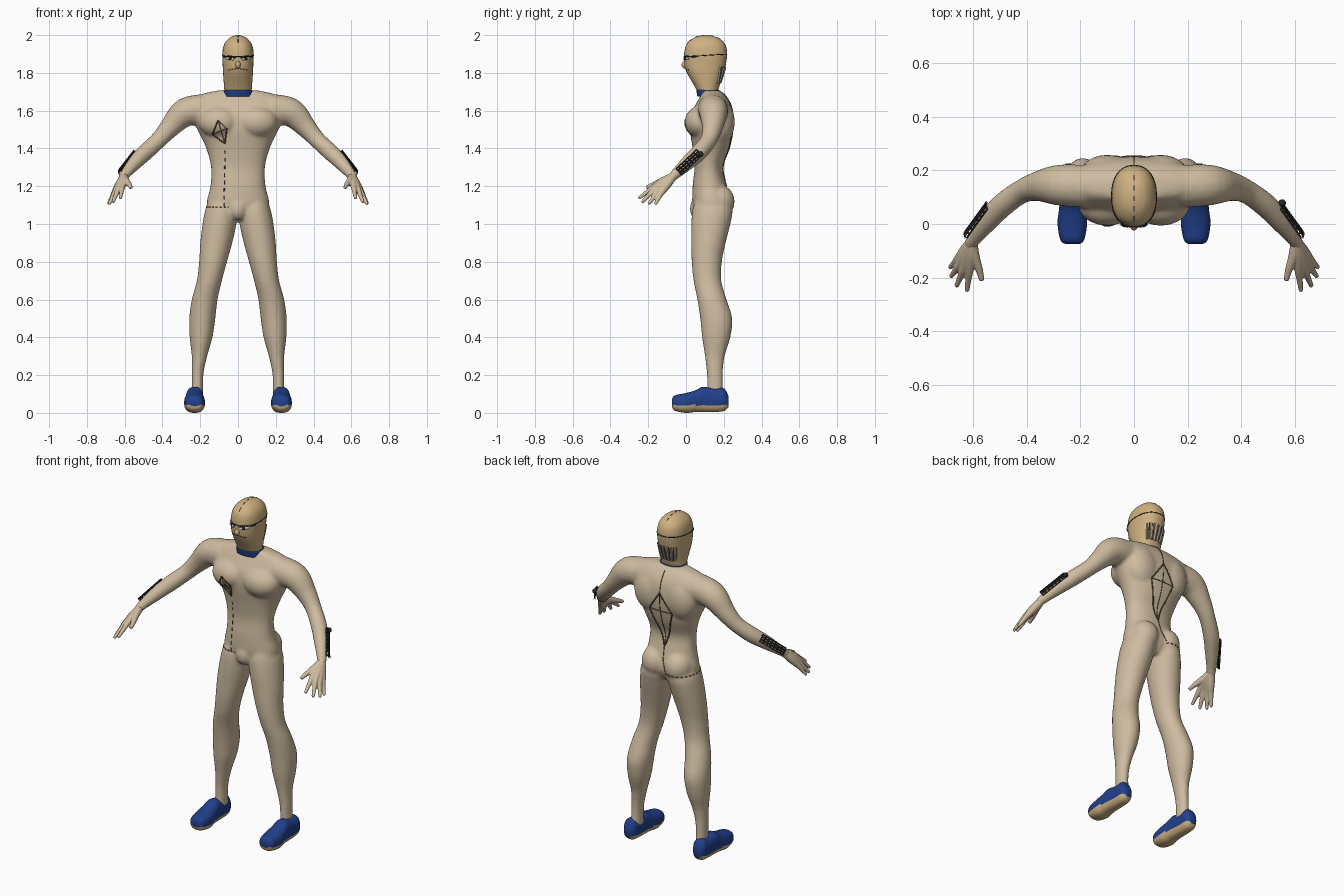
import bpy, bmesh, math
from mathutils import Vector, Matrix
from mathutils.bvhtree import BVHTree

cube = bpy.data.objects.get("Cube")
if cube:
    bpy.data.objects.remove(cube, do_unlink=True)


def material(name, rgb):
    m = bpy.data.materials.new(name)
    m.use_nodes = True
    m.diffuse_color = (*rgb, 1)
    m.node_tree.nodes["Principled BSDF"].inputs["Base Color"].default_value = (*rgb, 1)
    return m


SKIN = material("skin", (.62, .50, .35))
TAN = material("golden_tan", (.62, .44, .22))
BLUE = material("shoe_blue", (.015, .05, .26))
BROWN = material("seam_brown", (.10, .07, .04))
BLACK = material("dark_trim", (.02, .02, .018))
WHITE = material("eye_white", (.8, .8, .78))
GREY = material("strip_grey", (.42, .38, .32))


def resample(rows, n=5):
    """Catmull-Rom interpolation of rows of numbers."""
    rows = [Vector(r) for r in rows]
    pts = [rows[0]] + rows + [rows[-1]]
    out = []
    for a, b, c, d in zip(pts, pts[1:], pts[2:], pts[3:]):
        for i in range(n):
            t = i / n
            out.append(b + (c - a) * (t / 2) + (2 * a - 5 * b + 4 * c - d) * (t * t / 2)
                       + (3 * b - a - 3 * c + d) * (t ** 3 / 2))
    return out + [rows[-1]]


def skin_rings(bm, rings):
    loops = [[bm.verts.new(p) for p in ring] for ring in rings]
    for a, b in zip(loops, loops[1:]):
        for i in range(len(a)):
            j = (i + 1) % len(a)
            bm.faces.new((a[i], a[j], b[j], b[i]))
    bm.faces.new(loops[0][::-1])
    bm.faces.new(loops[-1])


def oval(center, u, v, power=1, n=32):
    def bend(t):
        return math.copysign(abs(t) ** power, t)
    angles = [math.tau * i / n for i in range(n)]
    return [center + u * bend(math.cos(a)) + v * bend(math.sin(a)) for a in angles]


def column(bm, rows, power=1, side=1):
    """Upright loft; each row is z, x min, x max, y front, y back."""
    skin_rings(bm, [oval(Vector((side * (x0 + x1) / 2, (f + b) / 2, z)),
                         Vector(((x1 - x0) / 2, 0, 0)), Vector((0, (b - f) / 2, 0)), power)
                    for z, x0, x1, f, b in resample(rows)])


def tube(bm, rows, side=1):
    """Round limb along a path; each row is x, y, z, radius."""
    rows = resample(rows)
    pts = [Vector((side * r[0], r[1], r[2])) for r in rows]
    rings = []
    for i, p in enumerate(pts):
        t = (pts[min(i + 1, len(pts) - 1)] - pts[max(i - 1, 0)]).normalized()
        u = t.cross(Vector((0, 1, .3))).normalized()
        rings.append(oval(p, u * rows[i][3], t.cross(u) * rows[i][3], n=16))
    skin_rings(bm, rings)


def blob(bm, center, radii):
    bmesh.ops.create_uvsphere(bm, u_segments=24, v_segments=14, radius=1,
                              matrix=Matrix.LocRotScale(Vector(center), None, Vector(radii)))


def finish(bm, name, *mats, voxel=0, relax=0):
    bmesh.ops.recalc_face_normals(bm, faces=bm.faces)
    me = bpy.data.meshes.new(name)
    bm.to_mesh(me)
    bm.free()
    for m in mats:
        me.materials.append(m)
    for p in me.polygons:
        p.use_smooth = True
    ob = bpy.data.objects.new(name, me)
    bpy.context.collection.objects.link(ob)
    if voxel:
        mod = ob.modifiers.new("blend", 'REMESH')
        mod.mode, mod.voxel_size, mod.use_smooth_shade = 'VOXEL', voxel, True
        mod = ob.modifiers.new("relax", 'SMOOTH')
        mod.factor, mod.iterations = .5, relax
    return ob


# Body: torso, legs and arms blended into one skin
bm = bmesh.new()
torso = [(1.03, .11, .06, .2), (1.1, .165, .035, .235), (1.2, .146, .035, .215),
         (1.3, .143, .045, .195), (1.4, .168, .035, .23), (1.5, .215, .02, .25),
         (1.58, .255, .025, .25), (1.64, .265, .055, .235), (1.685, .2, .08, .205),
         (1.708, .1, .09, .18)]
column(bm, [(z, -w, w, f, b) for z, w, f, b in torso], .9)
leg = [(1.15, .04, .14, .06, .2), (1.08, 0, .172, .035, .245), (1, .008, .188, .028, .235),
       (.9, .03, .2, .028, .21), (.8, .058, .206, .03, .19), (.7, .085, .218, .04, .187),
       (.6, .108, .245, .06, .215), (.5, .12, .258, .075, .245), (.4, .135, .256, .085, .235),
       (.3, .163, .245, .1, .205), (.2, .183, .245, .11, .195), (.09, .185, .245, .11, .2)]
arm = [(.17, .14, 1.61, .08), (.28, .145, 1.59, .077), (.36, .14, 1.512, .056),
       (.42, .12, 1.445, .045), (.49, .07, 1.38, .045), (.545, .01, 1.325, .039),
       (.6, -.06, 1.26, .027), (.61, -.08, 1.24, .025)]
for s in (1, -1):
    column(bm, leg, side=s)
    tube(bm, arm, s)
    blob(bm, (s * .1, .075, 1.54), (.11, .082, .085))
    blob(bm, (s * .1, .19, 1.54), (.1, .068, .12))
    blob(bm, (s * .075, .17, 1.12), (.08, .088, .09))
blob(bm, (0, .065, 1.08), (.05, .045, .06))
body = finish(bm, "body", SKIN, voxel=.009, relax=8)

# Hands: palm and fingers fanning out from the wrist
digits = [((.612, -.165, 1.2), (.622, -.245, 1.14)), ((.633, -.165, 1.187), (.66, -.228, 1.12)),
          ((.648, -.15, 1.175), (.68, -.193, 1.11)), ((.655, -.13, 1.165), (.684, -.16, 1.11))]
wrist = Vector((.605, -.07, 1.25))
for s, label in ((1, "left"), (-1, "right")):
    bm = bmesh.new()
    for knuckle, tip in digits:
        k, t = Vector(knuckle), Vector(tip)
        tube(bm, [(*wrist, .022), (*(wrist + k) / 2, .022), (*k, .016),
                  (*(k + t) / 2, .012), (*t, .009)], s)
        blob(bm, (s * t.x, t.y, t.z), (.009, .009, .009))
    tube(bm, [(*wrist, .022), (.595, -.12, 1.23, .02), (.577, -.17, 1.21, .014),
              (.567, -.21, 1.193, .01)], s)
    finish(bm, label + "_hand", SKIN, voxel=.004, relax=3)

    # Shoe: blue upper on a tan sole
    bm = bmesh.new()
    shoe = [(-.075, .025, .035, .07), (-.06, .044, .012, .092), (0, .055, 0, .105),
            (.05, .05, .005, .12), (.09, .046, .005, .138), (.15, .043, .005, .128),
            (.2, .04, .01, .13), (.225, .024, .03, .09)]
    skin_rings(bm, [oval(Vector((s * .23, y, (lo + hi) / 2)), Vector((w, 0, 0)),
                         Vector((0, 0, (hi - lo) / 2)), .8) for y, w, lo, hi in resample(shoe)])
    for f in bm.faces:
        f.material_index = int(f.calc_center_median().z < .042)
    finish(bm, label + "_shoe", BLUE, TAN)

    # Forearm lattice plate
    along = Vector((s * .53, -.62, -.58)).normalized()
    out = Vector((s * .85, .39, .36)).normalized()
    across = along.cross(out)
    bm = bmesh.new()
    bmesh.ops.create_grid(bm, x_segments=7, y_segments=3, size=1)
    for v in bm.verts:
        v.co = (Vector((s * .555, 0, 1.313)) + along * (v.co.x * .085) + across * (v.co.y * .022)
                + out * (.043 - .006 * v.co.x - .006 * v.co.y ** 2))
    plate = finish(bm, label + "_forearm_lattice", BLACK)
    mod = plate.modifiers.new("bars", 'WIREFRAME')
    mod.thickness = .009
bm = bmesh.new()
blob(bm, (.552, .078, 1.37), (.014, .014, .014))
finish(bm, "forearm_knob", BLACK)

# Head with nose, and the collar
bm = bmesh.new()
head_rows = [(1.68, .07, .07, .165), (1.73, .074, .045, .177), (1.8, .079, .005, .2),
             (1.84, .081, -.008, .21), (1.9, .083, -.01, .218), (1.95, .074, .002, .208),
             (1.982, .05, .035, .177), (1.996, .024, .07, .14), (2, .005, .1, .11)]
column(bm, [(z, -w, w, f, b) for z, w, f, b in head_rows], .88)
head = finish(bm, "head", TAN)
bm = bmesh.new()
blob(bm, (0, -.006, 1.843), (.014, .018, .02))
finish(bm, "nose", TAN)
bm = bmesh.new()
column(bm, [(1.675, -.077, .077, .06, .172), (1.71, -.077, .077, .054, .178)], .88)
finish(bm, "collar", BLUE)

# Surface lines: paths projected onto the body or head
bpy.context.view_layer.update()
graph = bpy.context.evaluated_depsgraph_get()
ON_BODY, ON_HEAD = BVHTree.FromObject(body, graph), BVHTree.FromObject(head, graph)


def facing(x, z, side):
    return Vector((x, side, z)), Vector((0, -side, 0))


def around(angle, z):
    d = Vector((math.cos(angle), math.sin(angle), 0))
    return Vector((0, .11, z)) + d * .4, -d


def line(name, tree, rays, mat, radius=.0025, dashed=False):
    hits = [tree.ray_cast(*r)[0] for r in rays]
    hits = [h for h in hits if h]
    runs = [hits[i:i + 3] for i in range(0, len(hits), 4)] if dashed else [hits]
    cu = bpy.data.curves.new(name, 'CURVE')
    cu.dimensions, cu.bevel_depth, cu.bevel_resolution = '3D', radius, 1
    cu.use_fill_caps = True
    cu.materials.append(mat)
    for run in runs:
        if len(run) > 1:
            sp = cu.splines.new('POLY')
            sp.points.add(len(run) - 1)
            for p, h in zip(sp.points, run):
                p.co = (*h, 1)
    bpy.context.collection.objects.link(bpy.data.objects.new(name, cu))


def path(points, side, n=12):
    rays = []
    for (x0, z0), (x1, z1) in zip(points, points[1:]):
        rays += [facing(x0 + (x1 - x0) * i / n, z0 + (z1 - z0) * i / n, side) for i in range(n + 1)]
    return rays


def kite(name, top, right, bottom, left, side):
    line(name + "_outline", ON_BODY, path([top, right, bottom, left, top], side), BROWN, .004)
    line(name + "_spine", ON_BODY, path([top, bottom], side), BROWN)
    line(name + "_bar", ON_BODY, path([left, right], side), BROWN)


kite("chest_kite", (-.105, 1.55), (-.06, 1.505), (-.07, 1.425), (-.135, 1.475), -1)
kite("back_kite", (0, 1.57), (.075, 1.46), (0, 1.23), (-.075, 1.46), 1)
line("front_seam", ON_BODY, path([(-.068, 1.39), (-.075, 1.09)], -1, 30), BROWN, .003, True)
line("back_seam_upper", ON_BODY, path([(0, 1.69), (0, 1.57)], 1), BROWN)
line("back_seam_lower", ON_BODY, path([(0, 1.23), (-.004, 1.16), (-.03, 1.1)], 1), BROWN)
line("hip_seam", ON_BODY, [around(math.radians(a), 1.09) for a in range(104, 238, 2)], BROWN, .003, True)

# Head details: visor rim, crown seam, eyes, mouth and neck strips
line("visor_rim", ON_HEAD, [around(math.radians(a), 1.893 + .006 * math.sin(math.radians(a)))
                            for a in range(0, 362, 4)], BLACK, .0025)
line("crown_seam", ON_HEAD, [(Vector((0, .01 + .0095 * i, 3)), Vector((0, 0, -1)))
                             for i in range(21)], BROWN, .002, True)
line("mouth", ON_HEAD, path([(-.05, 1.815), (0, 1.823), (.05, 1.815)], -1), BROWN, .002)
for s, label in ((1, "left"), (-1, "right")):
    line(label + "_eye", ON_HEAD, path([(s * .022, 1.872), (s * .058, 1.877)], -1), WHITE, .007)
    line(label + "_pupil", ON_HEAD, path([(s * .033, 1.875), (s * .045, 1.876)], -1), BLACK, .009)
    line(label + "_brow", ON_HEAD, path([(s * .012, 1.878), (s * .04, 1.89), (s * .078, 1.884)], -1),
         BLACK, .0035)
for i in range(11):
    a = math.radians(50 + 8 * i)
    line("neck_strip", ON_HEAD, [around(a, 1.745 + .009 * k) for k in range(11)],
         BROWN if i % 2 else GREY, .003 if i % 2 else .006)
